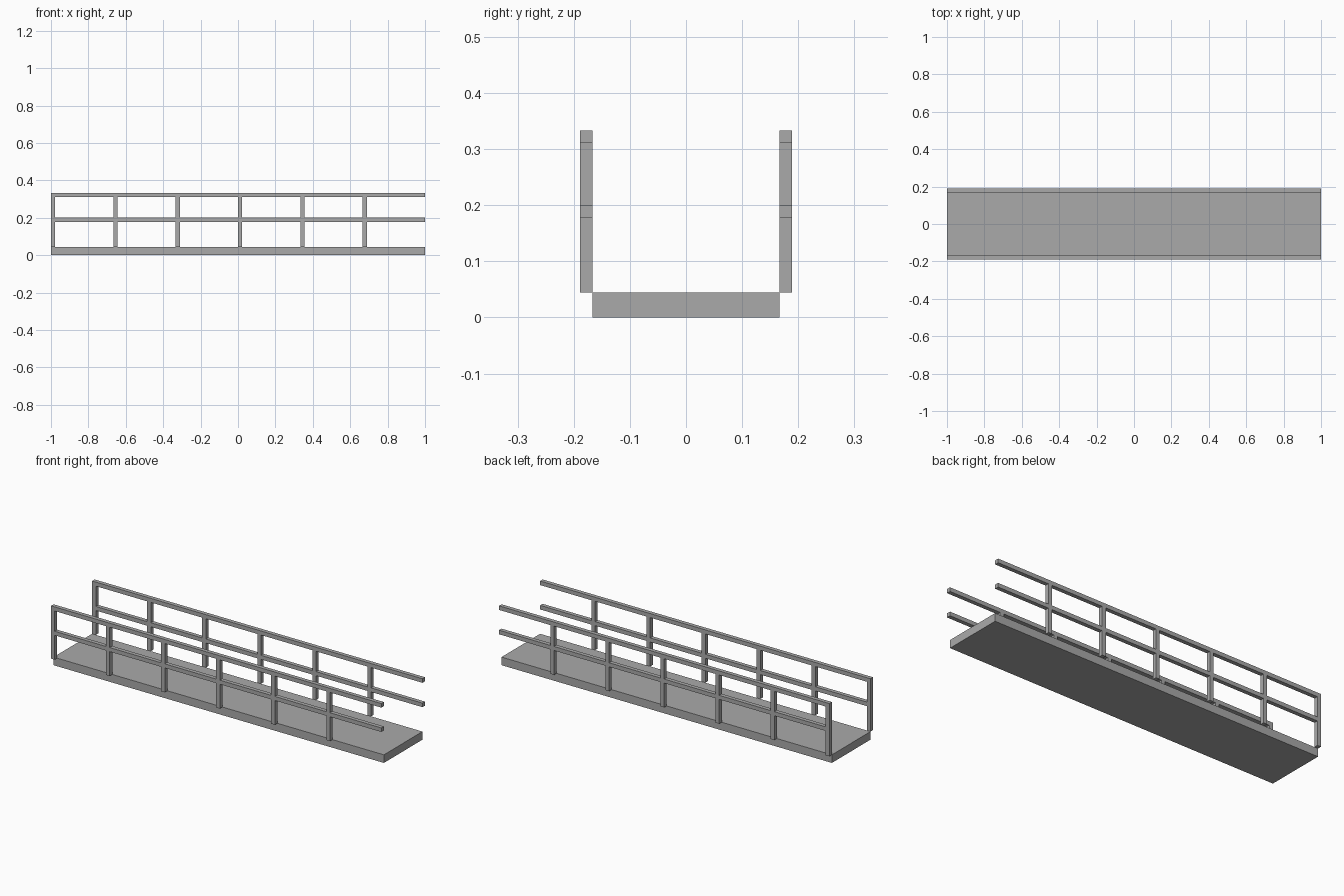
import bpy

cube = bpy.data.objects.get("Cube")
if cube:
    bpy.data.objects.remove(cube, do_unlink=True)

grey = bpy.data.materials.new("plain grey")
grey.use_nodes = True
colour = (0.4, 0.4, 0.4, 1)
grey.diffuse_color = colour
grey.node_tree.nodes["Principled BSDF"].inputs["Base Color"].default_value = colour

LENGTH = 2.0
HALF_WIDTH = 1 / 6
DECK_TOP = 0.0444
BAR = 0.0222
MID_RAIL = 0.1778
TOP_RAIL = 0.3111
POSTS = 6


def box(name, low, high):
    """Axis-aligned box between two corners."""
    centre = [(a + b) / 2 for a, b in zip(low, high)]
    bpy.ops.mesh.primitive_cube_add(size=1, location=centre)
    obj = bpy.context.object
    obj.name = name
    obj.scale = [b - a for a, b in zip(low, high)]
    bpy.ops.object.transform_apply(location=False, rotation=False, scale=True)
    obj.data.materials.append(grey)
    return obj


# Walkway deck
box("deck", (-LENGTH / 2, -HALF_WIDTH, 0), (LENGTH / 2, HALF_WIDTH, DECK_TOP))

# Railings along the outer edges of the deck
for side, y in (("front", -HALF_WIDTH - BAR), ("back", HALF_WIDTH)):
    for rail, z in (("middle", MID_RAIL), ("top", TOP_RAIL)):
        box(f"{side}_{rail}_rail",
            (-LENGTH / 2, y, z), (LENGTH / 2, y + BAR, z + BAR))

    # Posts fill the gaps below each rail; the far end stays open
    for i in range(POSTS):
        x = -LENGTH / 2 + i * LENGTH / POSTS
        for part, z0, z1 in (("lower", DECK_TOP, MID_RAIL),
                             ("upper", MID_RAIL + BAR, TOP_RAIL)):
            box(f"{side}_{part}_post_{i + 1}",
                (x, y, z0), (x + BAR, y + BAR, z1))
